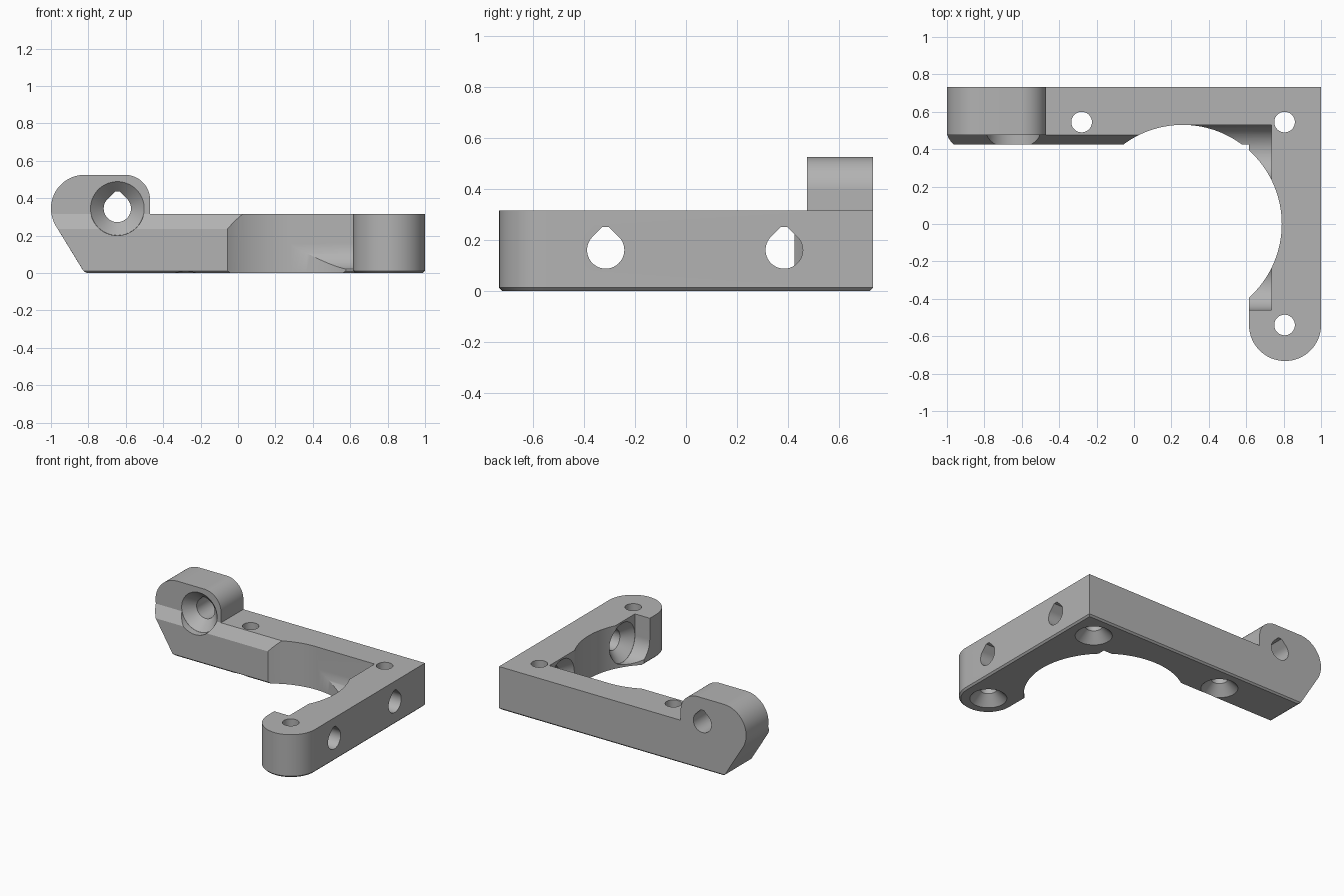
import bpy, bmesh
from math import sin, cos, radians
from mathutils import Vector

cube = bpy.data.objects.get("Cube")
if cube:
    bpy.data.objects.remove(cube, do_unlink=True)

grey = bpy.data.materials.new("plain_grey")
grey.use_nodes = True
GREY = (0.45, 0.45, 0.45, 1)
grey.diffuse_color = GREY
grey.node_tree.nodes["Principled BSDF"].inputs["Base Color"].default_value = GREY


def arc(cx, cy, r, start, end, n=32):
    angles = [radians(start + (end - start) * i / n) for i in range(n + 1)]
    return [(cx + r * cos(a), cy + r * sin(a)) for a in angles]


def place(u, v, d, axis):
    return {"x": Vector((d, u, v)), "y": Vector((u, d, v)), "z": Vector((u, v, d))}[axis]


def loft(name, axis, near, far, d0, d1):
    """Solid between two matching outlines at depths d0 and d1 along an axis."""
    bm = bmesh.new()
    a = [bm.verts.new(place(u, v, d0, axis)) for u, v in near]
    b = [bm.verts.new(place(u, v, d1, axis)) for u, v in far]
    n = len(a)
    bm.faces.new(a)
    bm.faces.new(b[::-1])
    for i in range(n):
        j = (i + 1) % n
        bm.faces.new((a[j], a[i], b[i], b[j]))
    bmesh.ops.recalc_face_normals(bm, faces=bm.faces)
    mesh = bpy.data.meshes.new(name)
    bm.to_mesh(mesh)
    bm.free()
    obj = bpy.data.objects.new(name, mesh)
    bpy.context.collection.objects.link(obj)
    return obj


def prism(name, axis, outline, d0, d1):
    return loft(name, axis, outline, outline, d0, d1)


def circle(u, v, r):
    return arc(u, v, r, 0, 360, 72)[:-1]


def teardrop(u, v, r):
    top = 1.23 * r
    half = 1.414 * r - top
    return arc(u, v, r, 135, 405, 48) + [(u + half, v + top), (u - half, v + top)]


def cut(body, cutter):
    cutter.hide_render = True
    mod = body.modifiers.new("cut", "BOOLEAN")
    mod.operation, mod.solver, mod.object = "DIFFERENCE", "EXACT", cutter
    bpy.context.view_layer.objects.active = body
    bpy.ops.object.modifier_apply(modifier=mod.name)
    bpy.data.objects.remove(cutter, do_unlink=True)


# Front silhouette: sloped end, rounded lug and low arm
BACK, TOP = 0.733, 0.315
silhouette = [(-0.82, 0), (1, 0), (1, TOP), (-0.47, TOP)]
silhouette += arc(-0.605, 0.39, 0.135, 0, 90)
silhouette += arc(-0.82, 0.345, 0.18, 90, 211.5)
bracket = prism("corner_bracket", "y", silhouette, -0.74, BACK)
bracket.data.materials.append(grey)

# Plan shape: two arms, the side arm with a round end
outside = [(-1.2, 0.425), (0.615, 0.425)] + arc(0.8075, -0.54, 0.1925, 180, 360)
outside += [(1.2, -0.54), (1.2, -0.9), (-1.2, -0.9)]
cut(bracket, prism("plan_cutter", "z", outside, -0.2, 0.8))

# Fine chamfer around the foot
bm = bmesh.new()
bm.from_mesh(bracket.data)
foot = [e for e in bm.edges if all(abs(v.co.z) < 1e-4 for v in e.verts)
        and e.calc_face_angle(0) > 0.5]
bmesh.ops.bevel(bm, geom=foot, offset=0.012, segments=1, affect="EDGES")
bm.to_mesh(bracket.data)
bm.free()

# Sloped upper front edge of the back arm
slope = [(0.40, 0.195), (0.475, TOP), (0.475, 0.7), (0.40, 0.7)]
cut(bracket, prism("slope_cutter", "x", slope, -1.2, 0.6))

# Large round opening
cut(bracket, prism("opening_cutter", "z", arc(0.26, 0, 0.53, 0, 360, 128)[:-1], -0.2, 0.8))

# Lug screw hole with sunk head
HEAD, SHANK = 0.1445, 0.073
lug = (-0.645, 0.345)
cut(bracket, prism("lug_head_cutter", "y", circle(*lug, HEAD), 0.3, 0.475))
cut(bracket, loft("lug_sink_cutter", "y", circle(*lug, HEAD), circle(*lug, SHANK), 0.474, 0.547))
cut(bracket, prism("lug_hole_cutter", "y", teardrop(*lug, SHANK), 0.3, 0.9))

# Side screw holes with open-topped head slots
for y in (-0.315, 0.385):
    side = (y, 0.16)
    slot = arc(*side, HEAD, 180, 360, 48) + [(y + HEAD, 0.6), (y - HEAD, 0.6)]
    cut(bracket, prism("slot_cutter", "x", slot, 0.265, 0.735))
    cut(bracket, loft("side_sink_cutter", "x", circle(*side, HEAD), circle(*side, SHANK), 0.734, 0.807))
    cut(bracket, prism("side_hole_cutter", "x", teardrop(*side, SHANK), 0.5, 1.2))

# Upright screw holes, countersunk from below
for x, y in ((-0.28, 0.545), (0.805, 0.545), (0.805, -0.54)):
    cut(bracket, loft("foot_sink_cutter", "z", circle(x, y, 0.133), circle(x, y, 0.055), -0.01, 0.068))
    cut(bracket, prism("foot_hole_cutter", "z", circle(x, y, 0.055), -0.1, 0.5))

bpy.ops.object.select_all(action="DESELECT")
bracket.select_set(True)
bpy.context.view_layer.objects.active = bracket
bpy.ops.object.shade_smooth_by_angle(angle=radians(25))
